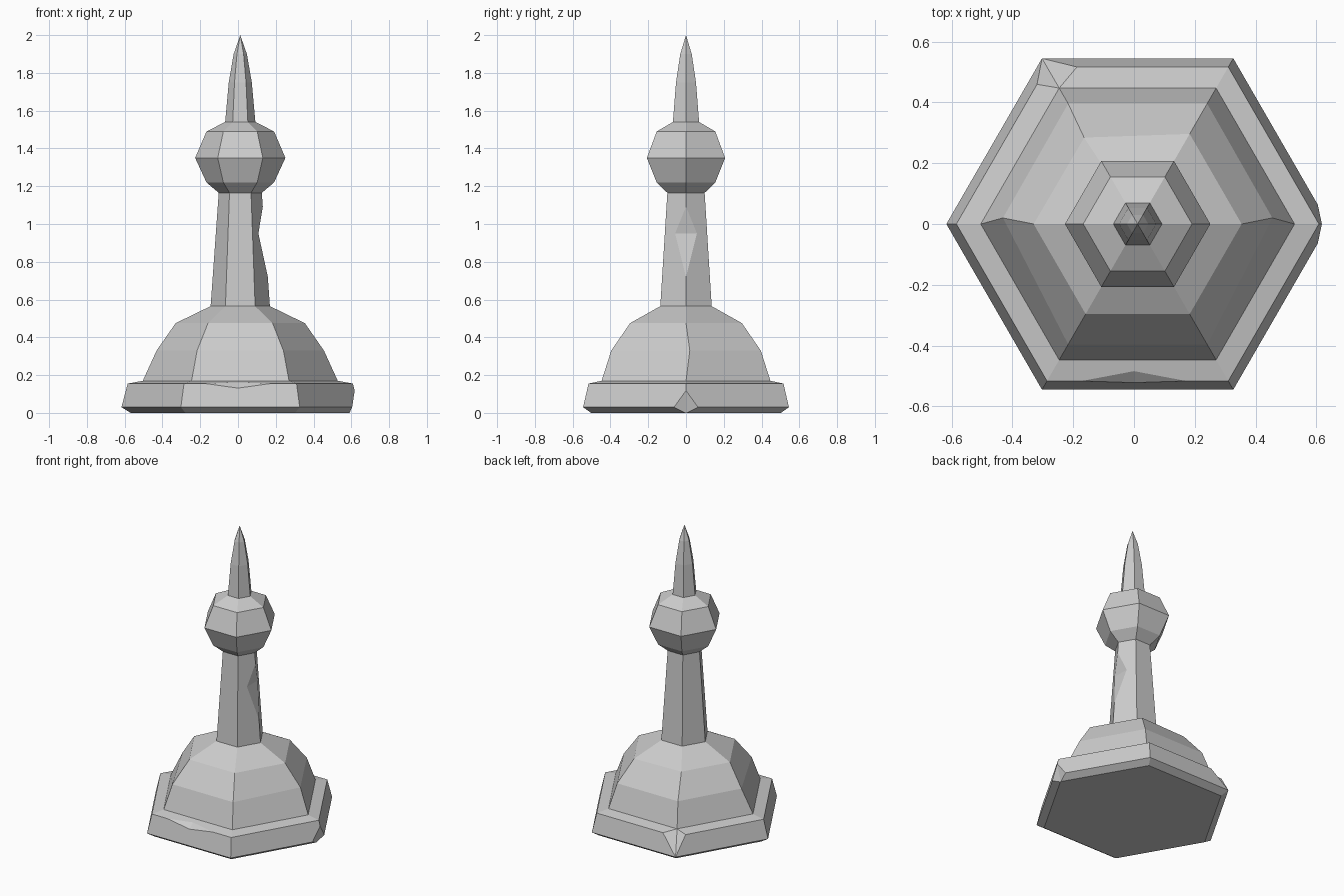
import bpy, bmesh
from math import sin, cos, radians
from mathutils import Vector

cube = bpy.data.objects.get("Cube")
if cube:
    bpy.data.objects.remove(cube, do_unlink=True)

SIDES = 6
CX = 0.012          # the axis sits slightly off centre

stone = bpy.data.materials.new("grey_stone")
stone.use_nodes = True
stone.diffuse_color = (0.6, 0.6, 0.6, 1)
stone.node_tree.nodes["Principled BSDF"].inputs["Base Color"].default_value = (0.6, 0.6, 0.6, 1)


def corner(k, r, z):
    """Point on hexagon corner k."""
    a = radians(60 * k)
    return Vector((CX + r * cos(a), r * sin(a), z))


def new_object(name, bm):
    bmesh.ops.recalc_face_normals(bm, faces=bm.faces)
    mesh = bpy.data.meshes.new(name)
    bm.to_mesh(mesh)
    bm.free()
    mesh.materials.append(stone)
    obj = bpy.data.objects.new(name, mesh)
    bpy.context.collection.objects.link(obj)
    return obj


def turned(name, profile, worn=None):
    """Six-sided turned solid; worn maps (ring, corner) to an offset."""
    bm = bmesh.new()
    rings = []
    for i, (r, z) in enumerate(profile):
        if r == 0:
            rings.append([bm.verts.new((CX, 0, z))] * SIDES)
            continue
        rings.append([bm.verts.new(corner(k, r, z) + Vector((worn or {}).get((i, k), (0, 0, 0))))
                      for k in range(SIDES)])
    for low, high in zip(rings, rings[1:]):
        for k in range(SIDES):
            n = (k + 1) % SIDES
            quad = [low[k], low[n], high[n], high[k]]
            bm.faces.new(list(dict.fromkeys(quad)))
    for ring in (rings[0], rings[-1]):
        if len(set(ring)) == SIDES:
            bm.faces.new(ring)
    return new_object(name, bm)


def chip(obj, points, inner, scale=1.3):
    """Cut a notch bounded by points; the inner pair is its deepest edge."""
    mid = (inner[0] + inner[1]) / 2
    bm = bmesh.new()
    for p in points + inner:
        bm.verts.new(mid + (p - mid) * scale)
    bmesh.ops.convex_hull(bm, input=bm.verts)
    cutter = new_object("chip_cutter", bm)
    cutter.hide_render = True
    mod = obj.modifiers.new("chip", 'BOOLEAN')
    mod.operation = 'DIFFERENCE'
    mod.solver = 'EXACT'
    mod.object = cutter
    bpy.context.view_layer.objects.active = obj
    bpy.ops.object.modifier_apply(modifier=mod.name)
    bpy.data.objects.remove(cutter, do_unlink=True)


# Stacked parts, bottom to top
base = turned("base", [(0.58, 0), (0.629, 0.03), (0.596, 0.155), (0.516, 0.17)])
turned("dome", [(0.516, 0.17), (0.457, 0.33), (0.342, 0.475), (0.157, 0.565)],
       {(1, 0): (-0.014, 0.02, 0), (1, 3): (0.014, 0.02, 0), (2, 2): (-0.005, -0.012, 0)})
shaft = turned("shaft", [(0.157, 0.565), (0.114, 1.165)])
turned("ball", [(0.114, 1.165), (0.179, 1.22), (0.239, 1.35), (0.179, 1.49), (0.08, 1.54)])
turned("spike", [(0.08, 1.54), (0.061, 1.75), (0.035, 1.9), (0, 2)])

# Notch in the left edge of the shaft
chip(shaft, [corner(0, 0.146, 0.72), corner(0, 0.119, 1.09)],
     [Vector((CX + 0.096, y, 0.95)) for y in (-0.056, 0.056)])

# Broken bottom corner of the base
chip(base, [corner(0, 0.607, 0.115), corner(0, 0.58, 0), corner(0, 0.629, 0.03)],
     [Vector((CX + 0.594, y, 0.03)) for y in (-0.06, 0.06)])

# Broken rim corner at the back right of the base
rim = [corner(k, 0.596, 0.155) for k in (1, 2, 3)]
chip(base, [rim[1], rim[1].lerp(rim[0], 0.165), rim[1].lerp(rim[2], 0.11)],
     [corner(2, 0.629, 0.03), corner(2, 0.516, 0.17)], 1.15)

# Shallow worn stretch along the front rim
chip(base, [Vector((x, -0.516, 0.155)) for x in (-0.17, 0.17)],
     [Vector((0, -0.485, 0.161)), Vector((0, -0.523, 0.13))])
